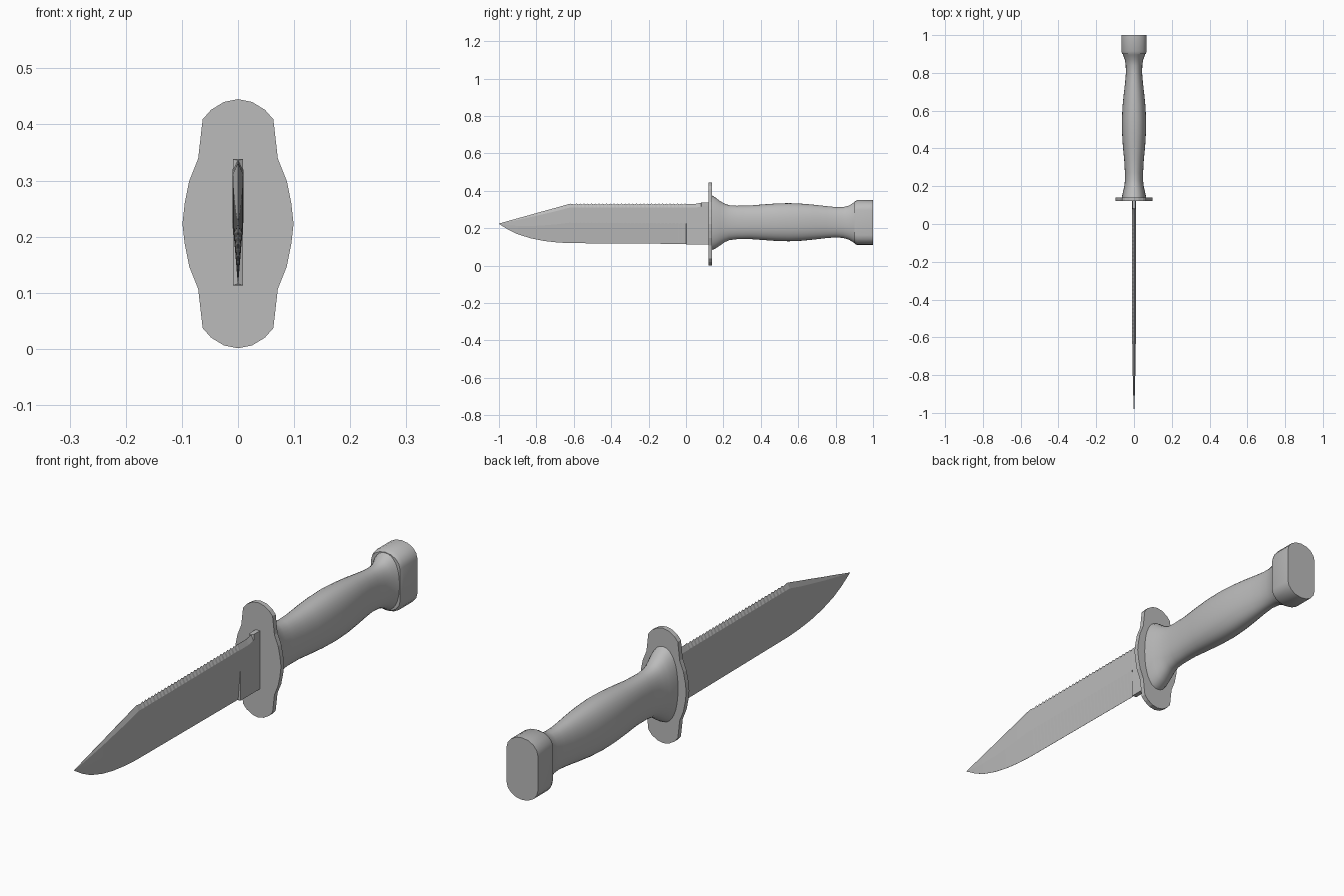
import bpy
import bmesh
from math import cos, sin, pi, radians, copysign

cube = bpy.data.objects.get("Cube")
if cube:
    bpy.data.objects.remove(cube, do_unlink=True)

GREY = (0.5, 0.5, 0.5, 1)
grey = bpy.data.materials.new("plain grey")
grey.use_nodes = True
grey.diffuse_color = GREY
grey.node_tree.nodes["Principled BSDF"].inputs["Base Color"].default_value = GREY


def loft(name, rings, smooth=False):
    """Skin a row of equal-sized point rings and cap both ends."""
    bm = bmesh.new()
    rows = [[bm.verts.new(p) for p in ring] for ring in rings]
    for a, b in zip(rows, rows[1:]):
        for i in range(len(a)):
            j = (i + 1) % len(a)
            bm.faces.new((a[i], a[j], b[j], b[i]))
    bm.faces.new(rows[0])
    bm.faces.new(rows[-1])
    bmesh.ops.recalc_face_normals(bm, faces=bm.faces)
    mesh = bpy.data.meshes.new(name)
    bm.to_mesh(mesh)
    bm.free()
    mesh.materials.append(grey)
    obj = bpy.data.objects.new(name, mesh)
    bpy.context.collection.objects.link(obj)
    if smooth:
        bpy.ops.object.select_all(action="DESELECT")
        obj.select_set(True)
        bpy.context.view_layer.objects.active = obj
        bpy.ops.object.shade_smooth_by_angle(angle=radians(40))
    return obj


def oval(y, half, low, high, power=1.0, count=32):
    """Rounded cross-section; a power below one makes it boxier."""
    def soft(v):
        return copysign(abs(v) ** power, v)
    mid, tall = (low + high) / 2, (high - low) / 2
    angles = [2 * pi * i / count for i in range(count)]
    return [(half * soft(cos(a)), y, mid + tall * soft(sin(a))) for a in angles]


# Blade: ground edge below, bevelled spine above
THICK, EDGE = 0.009, 0.0004


def blade_ring(y, low, high, shoulder_top=None, edge=EDGE, spine=EDGE):
    tall = high - low
    w = THICK * min(1, tall / 0.2) + EDGE
    mid = low + tall * 0.52
    shoulder = (shoulder_top or high) - min(0.02, tall * 0.1)
    half = [(edge, low), (w, mid), (w, shoulder), (spine, high)]
    if edge > EDGE:
        half[1] = (edge, mid)
    return [(x, y, z) for x, z in half] + [(-x, y, z) for x, z in reversed(half)]


tip = [(-1, 0.223, 0.225), (-0.95, 0.192, 0.239), (-0.9, 0.168, 0.253),
       (-0.83, 0.146, 0.272), (-0.76, 0.132, 0.292), (-0.69, 0.124, 0.311),
       (-0.62, 0.12, 0.331)]
rings = [blade_ring(*s) for s in tip]
# Saw teeth along the spine
TEETH = 30
for i in range(TEETH):
    for step, top in ((0.25, 0.326), (0.75, 0.332)):
        f = (i + step) / TEETH
        rings.append(blade_ring(-0.6 + 0.6 * f, 0.12 - 0.004 * f, top, 0.331))
# Ricasso: thick lower step first, then the full-height block
rings.append(blade_ring(0, 0.116, 0.33))
rings.append(blade_ring(0.002, 0.113, 0.33, edge=THICK))
rings.append(blade_ring(0.05, 0.113, 0.33, edge=THICK))
rings.append(blade_ring(0.08, 0.113, 0.336, edge=THICK))
for y in (0.084, 0.125):
    rings.append(blade_ring(y, 0.113, 0.338, edge=THICK, spine=THICK))
loft("blade", rings)

# Guard: flat plate with a waisted outline, mirrored both ways
quarter = [(0.099, 0), (0.095, 0.036), (0.087, 0.076), (0.071, 0.116),
           (0.063, 0.186), (0.048, 0.203), (0.025, 0.217), (0, 0.222)]
right = [(x, -z) for x, z in reversed(quarter[1:])] + quarter
outline = right + [(-x, z) for x, z in reversed(right[1:-1])]
loft("guard", [[(x, y, z + 0.223) for x, z in outline] for y in (0.121, 0.14)])

# Handle: swelling grip that flares at both ends (y, half width, low, high)
grip = [(0.138, 0.064, 0.083, 0.375), (0.155, 0.062, 0.09, 0.366),
        (0.18, 0.056, 0.106, 0.347), (0.205, 0.051, 0.124, 0.332),
        (0.23, 0.048, 0.136, 0.323), (0.27, 0.048, 0.141, 0.32),
        (0.34, 0.052, 0.142, 0.321), (0.41, 0.059, 0.137, 0.327),
        (0.48, 0.063, 0.132, 0.332), (0.55, 0.064, 0.13, 0.334),
        (0.62, 0.061, 0.133, 0.331), (0.69, 0.054, 0.14, 0.325),
        (0.75, 0.047, 0.147, 0.318), (0.8, 0.043, 0.151, 0.313),
        (0.84, 0.044, 0.148, 0.313), (0.87, 0.049, 0.139, 0.32),
        (0.89, 0.056, 0.127, 0.333), (0.91, 0.064, 0.115, 0.345)]
loft("handle", [oval(*s, power=0.9) for s in grip], smooth=True)


# Pommel: flat-sided cap with rounded ends
def pommel_ring(y, scale, steps=8):
    ring = []
    for side in (1, -1):
        for i in range(steps + 1):
            a = pi * i / steps
            x = 0.067 * cos(a) * side
            z = (0.067 + 0.053 * sin(a)) * side
            ring.append((x * scale, y, 0.23 + z * scale))
    return ring


loft("pommel", [pommel_ring(0.9, 0.93), pommel_ring(0.915, 1), pommel_ring(1, 1)],
     smooth=True)
